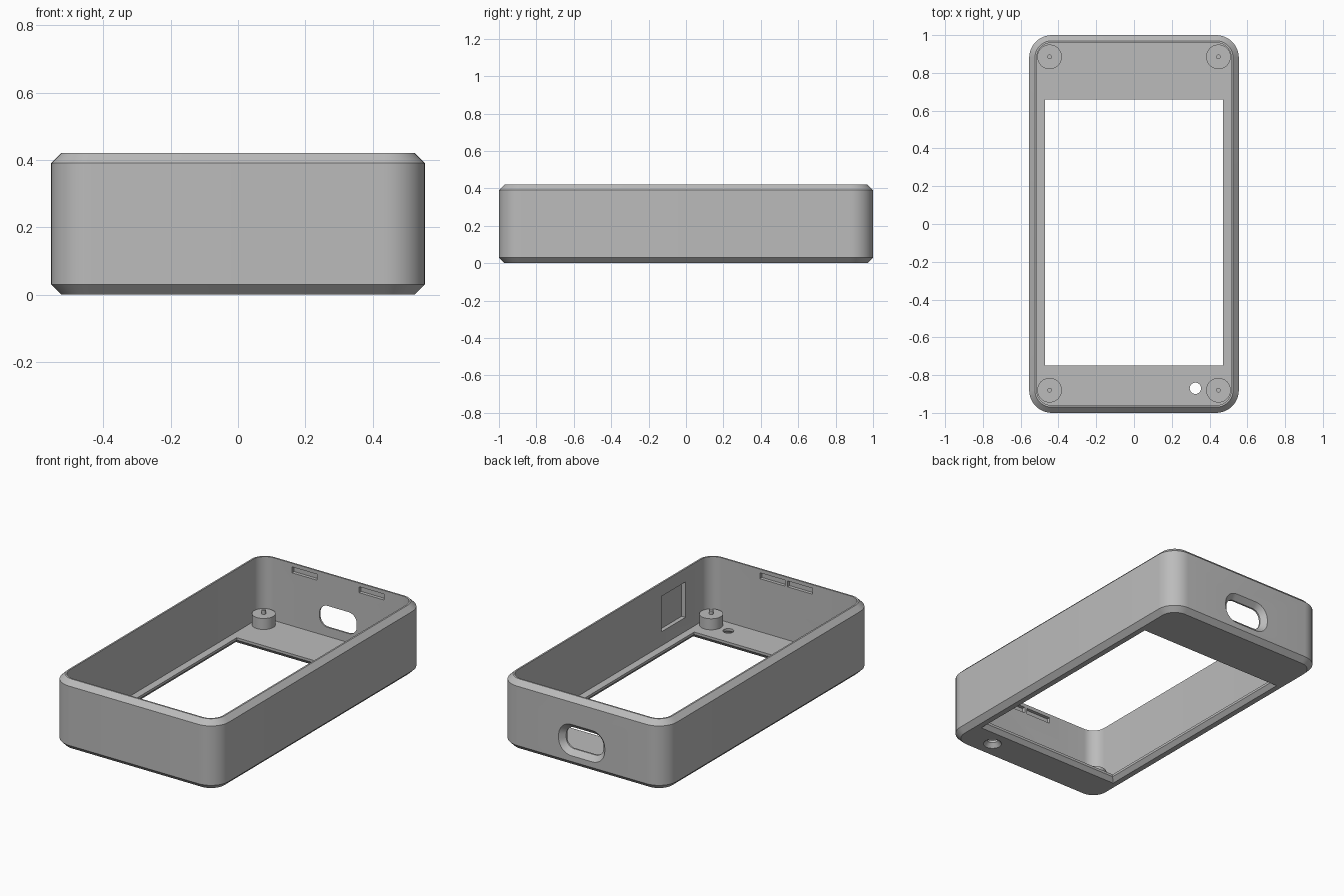
import bpy, bmesh, math
from mathutils import Matrix, Vector

old = bpy.data.objects.get("Cube")
if old:
    bpy.data.objects.remove(old, do_unlink=True)

grey = bpy.data.materials.new("plain_grey")
grey.use_nodes = True
COLOUR = (0.5, 0.5, 0.5, 1)
grey.diffuse_color = COLOUR
grey.node_tree.nodes["Principled BSDF"].inputs["Base Color"].default_value = COLOUR

HX, HY, TOP, CORNER = 0.555, 1.0, 0.42, 0.12
WALL, FLOOR, BEVEL = 0.04, 0.04, 0.03


def outline(hx, hy, r, steps=10):
    """Rounded rectangle points; r = 0 gives plain corners."""
    if r <= 0:
        return [(hx, hy), (-hx, hy), (-hx, -hy), (hx, -hy)]
    pts = []
    for q, (sx, sy) in enumerate([(1, 1), (-1, 1), (-1, -1), (1, -1)]):
        for i in range(steps + 1):
            a = (q + i / steps) * math.pi / 2
            pts.append((sx * (hx - r) + r * math.cos(a),
                        sy * (hy - r) + r * math.sin(a)))
    return pts


def loft(name, hx, hy, r, rings, place=None):
    """Solid through rounded rectangles, each ring being (inset, height)."""
    bm = bmesh.new()
    loops = []
    for inset, z in rings:
        pts = outline(hx - inset, hy - inset, r - inset if r else 0)
        loops.append([bm.verts.new((x, y, z)) for x, y in pts])
    for a, b in zip(loops, loops[1:]):
        for i in range(len(a)):
            j = (i + 1) % len(a)
            bm.faces.new((a[i], a[j], b[j], b[i]))
    bm.faces.new(loops[0][::-1])
    bm.faces.new(loops[-1])
    bmesh.ops.remove_doubles(bm, verts=bm.verts, dist=0.00005)
    bmesh.ops.recalc_face_normals(bm, faces=bm.faces)
    if place:
        bm.transform(place)
    mesh = bpy.data.meshes.new(name)
    bm.to_mesh(mesh)
    bm.free()
    mesh.materials.append(grey)
    obj = bpy.data.objects.new(name, mesh)
    bpy.context.collection.objects.link(obj)
    return obj


def block(name, centre, size):
    """Plain box used for cutting."""
    x, y, z = size
    return loft(name, x / 2, y / 2, 0, [(0, -z / 2), (0, z / 2)],
                Matrix.Translation(Vector(centre)))


def select_only(obj):
    bpy.ops.object.select_all(action='DESELECT')
    obj.select_set(True)
    bpy.context.view_layer.objects.active = obj


def smooth(obj):
    select_only(obj)
    bpy.ops.object.shade_smooth_by_angle(angle=math.radians(30))


# Open tray with bevelled rims
case = loft("case_shell", HX, HY, CORNER, [
    (BEVEL, 0), (0, BEVEL), (0, TOP - BEVEL), (BEVEL, TOP),
    (WALL, TOP), (WALL, FLOOR)])

cutters = []

# Screen window and small round hole, both flared underneath
flare = [(-0.03, -0.01), (0, 0.025), (0, 0.1)]
cutters.append(loft("window_cutter", 0.47, 0.705, 0, flare,
                    Matrix.Translation((0, -0.045, 0))))
cutters.append(loft("hole_cutter", 0.03, 0.03, 0.03, flare,
                    Matrix.Translation((0.325, -0.87, 0))))

# Port opening through the back wall, flared outward
port_place = Matrix.Translation((0, HY, 0.16)) @ Matrix.Rotation(math.pi / 2, 4, 'X')
cutters.append(loft("port_cutter", 0.125, 0.065, 0.055,
                    [(-0.04, -0.01), (0, 0.03), (0, 0.1)], port_place))

# Snap slots inside the front and back walls
for side, offset in ((1, 0.225), (-1, 0.093)):
    for sx in (-1, 1):
        cutters.append(block("slot_cutter", (sx * offset, side * (HY - WALL), 0.38),
                             (0.168, 0.04, 0.036)))

# Shallow pocket inside the left wall
cutters.append(block("pocket_cutter", (HX - WALL, -0.615, 0.232), (0.05, 0.23, 0.215)))

select_only(case)
for cutter in cutters:
    cutter.hide_render = True
    mod = case.modifiers.new(cutter.name, 'BOOLEAN')
    mod.operation = 'DIFFERENCE'
    mod.solver = 'EXACT'
    mod.object = cutter
    bpy.ops.object.modifier_apply(modifier=mod.name)
for cutter in cutters:
    bpy.data.objects.remove(cutter, do_unlink=True)
smooth(case)

# Corner standoffs with locating pins
for sx, side in ((-1, "right"), (1, "left")):
    for y, end in ((-0.88, "front"), (0.885, "back")):
        post = loft(f"standoff_{end}_{side}", 0.065, 0.065, 0.065,
                    [(0, FLOOR - 0.01), (0, 0.107), (0.053, 0.107), (0.053, 0.13)],
                    Matrix.Translation((sx * 0.447, y, 0)))
        smooth(post)
